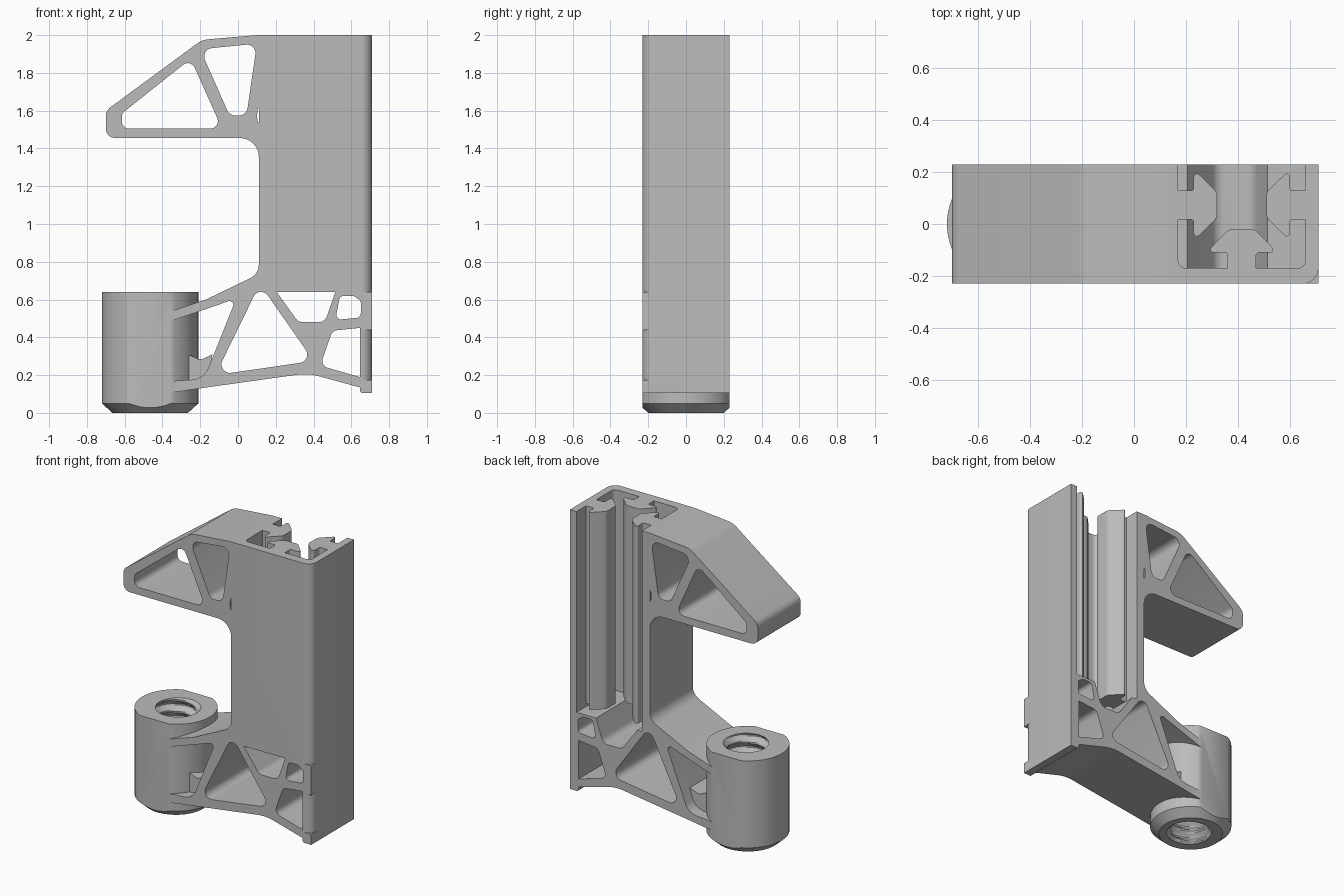
import bpy, bmesh, math
from mathutils import Vector

cube = bpy.data.objects.get("Cube")
if cube:
    bpy.data.objects.remove(cube, do_unlink=True)

DEPTH = 0.23          # half depth of the whole bracket
BARREL_X = -0.465     # axis of the threaded barrel

grey = bpy.data.materials.new("plain grey")
grey.use_nodes = True
grey.diffuse_color = (0.5, 0.5, 0.5, 1)
grey.node_tree.nodes["Principled BSDF"].inputs["Base Color"].default_value = (0.5, 0.5, 0.5, 1)


def finish(name, bm):
    bmesh.ops.recalc_face_normals(bm, faces=bm.faces)
    mesh = bpy.data.meshes.new(name)
    bm.to_mesh(mesh)
    bm.free()
    mesh.materials.append(grey)
    obj = bpy.data.objects.new(name, mesh)
    bpy.context.collection.objects.link(obj)
    return obj


def rounded(points, radius=None, steps=8):
    """Round polygon corners; points are (a, b) or (a, b, own radius)."""
    out = []
    n = len(points)
    for i, p in enumerate(points):
        r = p[2] if len(p) > 2 else (radius or 0)
        c = Vector(p[:2])
        if r == 0:
            out.append(c)
            continue
        to_prev = Vector(points[i - 1][:2]) - c
        to_next = Vector(points[(i + 1) % n][:2]) - c
        half = to_prev.angle(to_next) / 2
        cut = min(r / math.tan(half), to_prev.length * 0.48, to_next.length * 0.48)
        r = cut * math.tan(half)
        a, b = to_prev.normalized(), to_next.normalized()
        centre = c + (a + b).normalized() * (r / math.sin(half))
        start, end = c + a * cut - centre, c + b * cut - centre
        sweep = start.angle(end)
        for k in range(steps + 1):
            t = k / steps
            v = start * math.sin((1 - t) * sweep) + end * math.sin(t * sweep)
            out.append(centre + v / math.sin(sweep))
    return out


def prism(name, pts, axis, lo, hi):
    """Extrude a 2D outline along y (outline in x, z) or z (outline in x, y)."""
    bm = bmesh.new()
    place = (lambda p, t: (p[0], t, p[1])) if axis == "y" else (lambda p, t: (p[0], p[1], t))
    rings = [[bm.verts.new(place(p, t)) for p in pts] for t in (lo, hi)]
    bm.faces.new(rings[0])
    bm.faces.new(rings[1])
    n = len(pts)
    for i in range(n):
        j = (i + 1) % n
        bm.faces.new((rings[0][i], rings[0][j], rings[1][j], rings[1][i]))
    return finish(name, bm)


def turned(name, heights, radius, segments):
    """Round solid on the barrel axis; radius is a function of height and angle."""
    bm = bmesh.new()
    rings = []
    for z in heights:
        ring = []
        for s in range(segments):
            a = 2 * math.pi * s / segments
            r = radius(z, s / segments)
            ring.append(bm.verts.new((BARREL_X + r * math.cos(a), r * math.sin(a), z)))
        rings.append(ring)
    bm.faces.new(rings[0])
    bm.faces.new(rings[-1])
    for low, high in zip(rings, rings[1:]):
        for i in range(segments):
            j = (i + 1) % segments
            bm.faces.new((low[i], low[j], high[j], high[i]))
    return finish(name, bm)


def combine(obj, tool, operation):
    tool.hide_render = True
    mod = obj.modifiers.new(operation.lower(), "BOOLEAN")
    mod.operation = operation
    mod.solver = "EXACT"
    mod.object = tool
    bpy.context.view_layer.objects.active = obj
    bpy.ops.object.modifier_apply(modifier=mod.name)
    bpy.data.objects.remove(tool, do_unlink=True)


# Main side outline: hook, column and lower arm
outline = [(0.71, 2), (0.1, 2, 0.3), (-0.19, 1.975, 0.12), (-0.7, 1.6, 0.06),
           (-0.7, 1.455, 0.05), (0.11, 1.455, 0.1), (0.11, 0.735, 0.08),
           (-0.17, 0.6, 0.03), (-0.365, 0.535), (-0.365, 0.105), (-0.2, 0.13, 0.1),
           (0.37, 0.21, 0.3), (0.645, 0.135), (0.645, 0.115), (0.655, 0.105), (0.71, 0.105)]
body = prism("bracket_body", rounded(outline), "y", -DEPTH, DEPTH)

# Lightening holes through the hook and the arm
holes = [
    ([(-0.615, 1.505), (-0.615, 1.585), (-0.25, 1.875), (-0.085, 1.505)], 0.04),
    ([(-0.2, 1.925), (0.1, 1.955), (0.045, 1.575), (-0.045, 1.575)], 0.045),
    ([(0.1, 1.57), (0.11, 1.65), (0.11, 1.51)], 0.003),
    ([(-0.12, 0.2), (0.4, 0.275), (0.145, 0.64), (0.095, 0.64)], 0.045),
    ([(0.205, 0.64, 0), (0.515, 0.64, 0), (0.46, 0.48), (0.32, 0.48)], 0.05),
    ([(0.54, 0.62), (0.61, 0.62), (0.65, 0.595), (0.65, 0.505), (0.515, 0.492)], 0.025),
    ([(0.645, 0.45, 0), (0.5, 0.435), (0.435, 0.25), (0.645, 0.19, 0)], 0.04),
    ([(-0.4, 0.47, 0), (-0.01, 0.605), (-0.18, 0.18, 0.1), (-0.4, 0.165, 0)], 0.02),
]
for pts, r in holes:
    combine(body, prism("hole_cutter", rounded(pts, r), "y", -0.4, 0.4), "DIFFERENCE")

# Rail cavity, open at the back, with three keys left standing
cavity = prism("cavity_cutter", rounded([(0.17, -0.17, 0.03), (0.66, -0.17, 0.03),
                                         (0.66, 0.3), (0.17, 0.3)]), "z", 0.638, 2.1)
half_key = [(0.055, -0.03, 0), (0.055, 0.06, 0.012), (0.137, 0.06, 0.012), (0.05, 0.15, 0.04)]
key = rounded(half_key + [(-u, v, r) for u, v, r in reversed(half_key)])
for turn in (lambda u, v: (0.415 + u, -0.17 + v),
             lambda u, v: (0.17 + v, 0.073 + u),
             lambda u, v: (0.66 - v, 0.073 + u)):
    combine(cavity, prism("rail_key", [turn(*p) for p in key], "z", 0.66, 2.2), "DIFFERENCE")
combine(body, cavity, "DIFFERENCE")

# Rounded front corner, left square at the two collars
corner = [(0.75, -0.27), (0.65, -0.27)]
for k in range(9):
    a = math.radians(k * 90 / 8)
    corner.append((0.65 + 0.06 * math.sin(a), -0.17 - 0.06 * math.cos(a)))
corner.append((0.75, -0.17))
for lo, hi in ((0.64, 2.1), (0.175, 0.44)):
    combine(body, prism("corner_cutter", corner, "z", lo, hi), "DIFFERENCE")

# Barrel with flattened front and back and a chamfered foot
barrel = turned("barrel", (0, 0.05, 0.64), lambda z, a: 0.2 if z == 0 else 0.255, 72)
flats = prism("flats_cutter", [(-1, -DEPTH), (0, -DEPTH), (0, DEPTH), (-1, DEPTH)], "z", -0.1, 1)
combine(barrel, flats, "INTERSECT")

# Web filling the foot of the gap between barrel and arm
web = prism("web", rounded([(-0.33, 0.15), (-0.17, 0.15), (-0.135, 0.31), (-0.2, 0.28, 0.04),
                            (-0.33, 0.34)]), "y", -0.15, 0.15)
combine(body, web, "UNION")
combine(body, barrel, "UNION")

# Helical thread through the barrel
PITCH = 0.08


def thread(z, turn):
    phase = (z / PITCH - turn) % 1
    return 0.125 + 0.03 * min(1, max(0, 3 * abs(phase - 0.5) - 0.25))


steps = [-0.04 + PITCH / 8 * i for i in range(73)]
combine(body, turned("thread_cutter", steps, thread, 40), "DIFFERENCE")

bpy.ops.object.select_all(action="DESELECT")
body.select_set(True)
bpy.context.view_layer.objects.active = body
bpy.ops.object.shade_smooth_by_angle(angle=math.radians(30))
